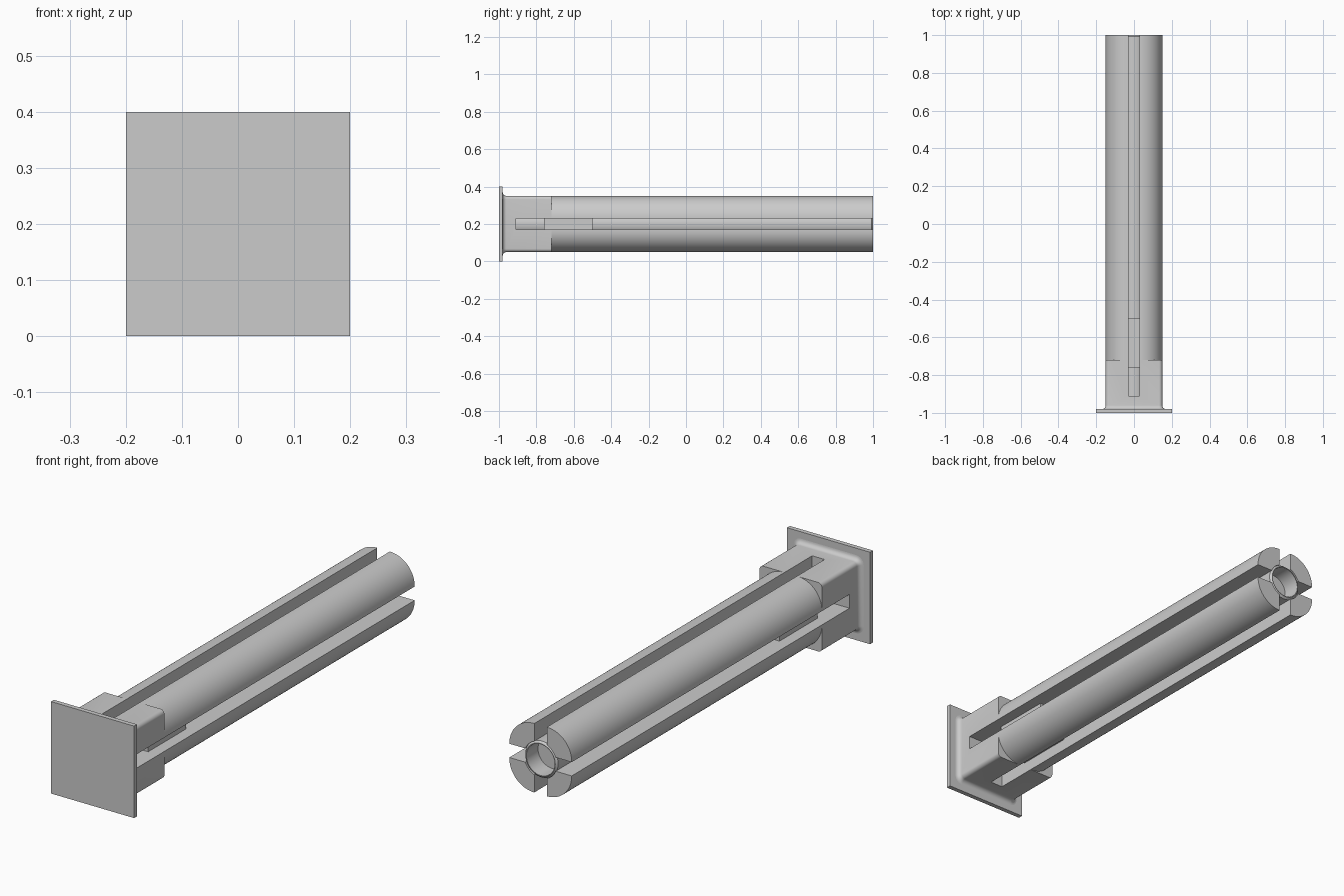
import bpy, bmesh, math
from mathutils import Matrix

if "Cube" in bpy.data.objects:
    bpy.data.objects.remove(bpy.data.objects["Cube"], do_unlink=True)

MID = 0.2        # height of the long axis
HALF = 0.15      # half width of shaft and collar
CORE = 0.079     # radius of the inner core
SLOT = 0.03      # half width of the slots
GREY = (0.6, 0.6, 0.6, 1)

grey = bpy.data.materials.new("plain_grey")
grey.use_nodes = True
grey.diffuse_color = GREY
grey.node_tree.nodes["Principled BSDF"].inputs["Base Color"].default_value = GREY


def add_object(name, bm):
    bmesh.ops.recalc_face_normals(bm, faces=bm.faces)
    mesh = bpy.data.meshes.new(name)
    bm.to_mesh(mesh)
    bm.free()
    mesh.materials.append(grey)
    obj = bpy.data.objects.new(name, mesh)
    obj.location.z = MID
    bpy.context.collection.objects.link(obj)
    return obj


def box(name, x, y, z):
    """Box between the given (low, high) pairs, z measured from the axis."""
    bm = bmesh.new()
    bmesh.ops.create_cube(bm, size=1)
    for v in bm.verts:
        for i, (low, high) in enumerate((x, y, z)):
            v.co[i] = low if v.co[i] < 0 else high
    return add_object(name, bm)


def loft(name, sections):
    """Join closed (y, [(x, z), ...]) sections and cap both ends."""
    bm = bmesh.new()
    rings = [[bm.verts.new((x, y, z)) for x, z in pts] for y, pts in sections]
    for a, b in zip(rings, rings[1:]):
        n = len(a)
        for i in range(n):
            bm.faces.new((a[i], a[(i + 1) % n], b[(i + 1) % n], b[i]))
    bm.faces.new(rings[0])
    bm.faces.new(rings[-1])
    return add_object(name, bm)


def circle(r, n=96):
    return [(r * math.cos(math.tau * i / n), r * math.sin(math.tau * i / n)) for i in range(n)]


def rounded_square(half, r, steps):
    pts = []
    for k, (sx, sz) in enumerate(((1, 1), (-1, 1), (-1, -1), (1, -1))):
        for j in range(steps + 1):
            a = (k + j / steps) * math.pi / 2
            pts.append((sx * (half - r) + r * math.cos(a), sz * (half - r) + r * math.sin(a)))
    return pts


def finish(obj):
    bpy.ops.object.select_all(action="DESELECT")
    obj.select_set(True)
    bpy.context.view_layer.objects.active = obj
    for mod in list(obj.modifiers):
        bpy.ops.object.modifier_apply(modifier=mod.name)
    bpy.ops.object.shade_smooth_by_angle(angle=math.radians(30))


# Square end plate
box("end_plate", (-0.2, 0.2), (-1, -0.98), (-0.2, 0.2))

# Square collar, flaring into the plate
FLARE, EDGE = 0.02, 0.018
sections = []
for i in range(7):
    a = i / 6 * math.pi / 2
    grow = FLARE * (1 - math.sin(a))
    sections.append((-0.98 + FLARE * (1 - math.cos(a)), rounded_square(HALF + grow, EDGE + grow, 6)))
sections.append((-0.72, rounded_square(HALF, EDGE, 6)))
collar = loft("collar", sections)

# Shaft: square with broad round corners, each a quarter disc beside the slots
outline = rounded_square(HALF, 0.118, 20)
shaft = loft("shaft", [(-0.72, outline), (1, outline)])

# Cross slots and centre bore
cutters = [
    box("slot_cutter_side", (-0.3, 0.3), (-0.91, 1.1), (-SLOT, SLOT)),
    box("slot_cutter_upright", (-SLOT, SLOT), (-0.91, 1.1), (-0.3, 0.3)),
    loft("bore_cutter", [(-0.91, circle(CORE)), (1.1, circle(CORE))]),
]
for part in (collar, shaft):
    for cutter in cutters:
        mod = part.modifiers.new("cut", "BOOLEAN")
        mod.operation = "DIFFERENCE"
        mod.solver = "EXACT"
        mod.object = cutter
    finish(part)
for cutter in cutters:
    bpy.data.objects.remove(cutter, do_unlink=True)

# Inner core with a chamfered, recessed end
HOLE = 0.068
core = loft("inner_core", [(-0.91, circle(CORE)), (0.992, circle(CORE)),
                           (1, circle(HOLE + 0.003)), (1, circle(HOLE)), (0.92, circle(HOLE))])
finish(core)

# Raised keys at the bottom of each slot
for i, side in enumerate(("left", "top", "right", "bottom")):
    key = box("slot_key_" + side, (0.06, 0.1), (-0.76, -0.5), (-SLOT, SLOT))
    key.data.transform(Matrix.Rotation(-i * math.pi / 2, 4, "Y"))
